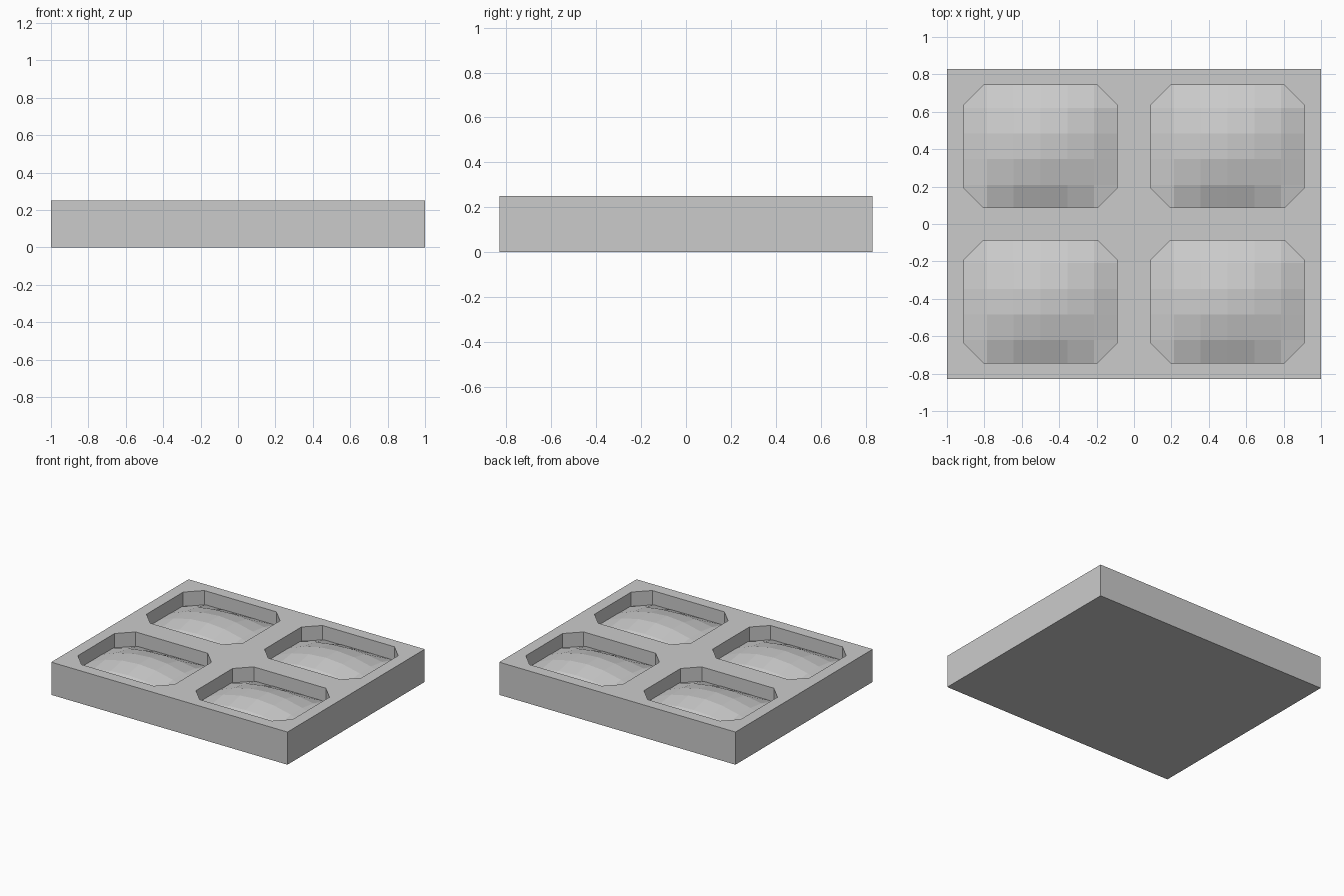
import bpy, bmesh

cube = bpy.data.objects.get("Cube")
if cube:
    bpy.data.objects.remove(cube, do_unlink=True)

WIDTH, DEPTH, HEIGHT = 2.0, 1.66, 0.25
HALF_X, HALF_Y, CHAMFER = 0.41, 0.327, 0.105
FLOOR, RISE = 0.14, 0.1
COLS, ROWS = 6, 5
PAD_X, PAD_Y = 0.43, 0.342

grey = bpy.data.materials.new("plain grey")
grey.use_nodes = True
grey.diffuse_color = (0.6, 0.6, 0.6, 1)
grey.node_tree.nodes["Principled BSDF"].inputs["Base Color"].default_value = grey.diffuse_color


def add_object(name, bm):
    mesh = bpy.data.meshes.new(name)
    bm.to_mesh(mesh)
    bm.free()
    mesh.materials.append(grey)
    obj = bpy.data.objects.new(name, mesh)
    bpy.context.collection.objects.link(obj)
    return obj


def prism(name, outline, z0, z1):
    bm = bmesh.new()
    base = bm.faces.new([bm.verts.new((x, y, z0)) for x, y in outline])
    top = bmesh.ops.extrude_face_region(bm, geom=[base])["geom"]
    bmesh.ops.translate(bm, vec=(0, 0, z1 - z0),
                        verts=[v for v in top if isinstance(v, bmesh.types.BMVert)])
    bmesh.ops.recalc_face_normals(bm, faces=bm.faces)
    return add_object(name, bm)


# Solid slab
w, d = WIDTH / 2, DEPTH / 2
tray = prism("tray", [(-w, -d), (w, -d), (w, d), (-w, d)], 0, HEIGHT)

# Chamfered pocket outline
a, b, c = HALF_X, HALF_Y, CHAMFER
octagon = [(-a + c, -b), (a - c, -b), (a, -b + c), (a, b - c),
           (a - c, b), (-a + c, b), (-a, b - c), (-a, -b + c)]


def pillow(name, cx, cy):
    # Faceted cushion, highest in the middle and falling to its four edges
    bm = bmesh.new()
    bmesh.ops.create_grid(bm, x_segments=COLS, y_segments=ROWS, size=1)
    for v in bm.verts:
        u, t = v.co.x, v.co.y
        v.co = (cx + u * PAD_X, cy + t * PAD_Y,
                FLOOR + RISE * (1 - u * u) * (1 - t * t))
    return add_object(name, bm)


# Four pockets, each with a cushion inside
for side, sx in (("left", 1), ("right", -1)):
    for end, sy in (("front", -1), ("back", 1)):
        cx, cy = sx * 0.5, sy * 0.415
        cutter = prism(f"{end}_{side}_pocket_cutter",
                       [(cx + x, cy + y) for x, y in octagon], FLOOR - 0.01, HEIGHT + 0.1)
        cutter.hide_render = True
        cutter.hide_set(True)
        cut = tray.modifiers.new(f"{end}_{side}_pocket", 'BOOLEAN')
        cut.operation = 'DIFFERENCE'
        cut.solver = 'EXACT'
        cut.object = cutter
        pillow(f"{end}_{side}_cushion", cx, cy)
